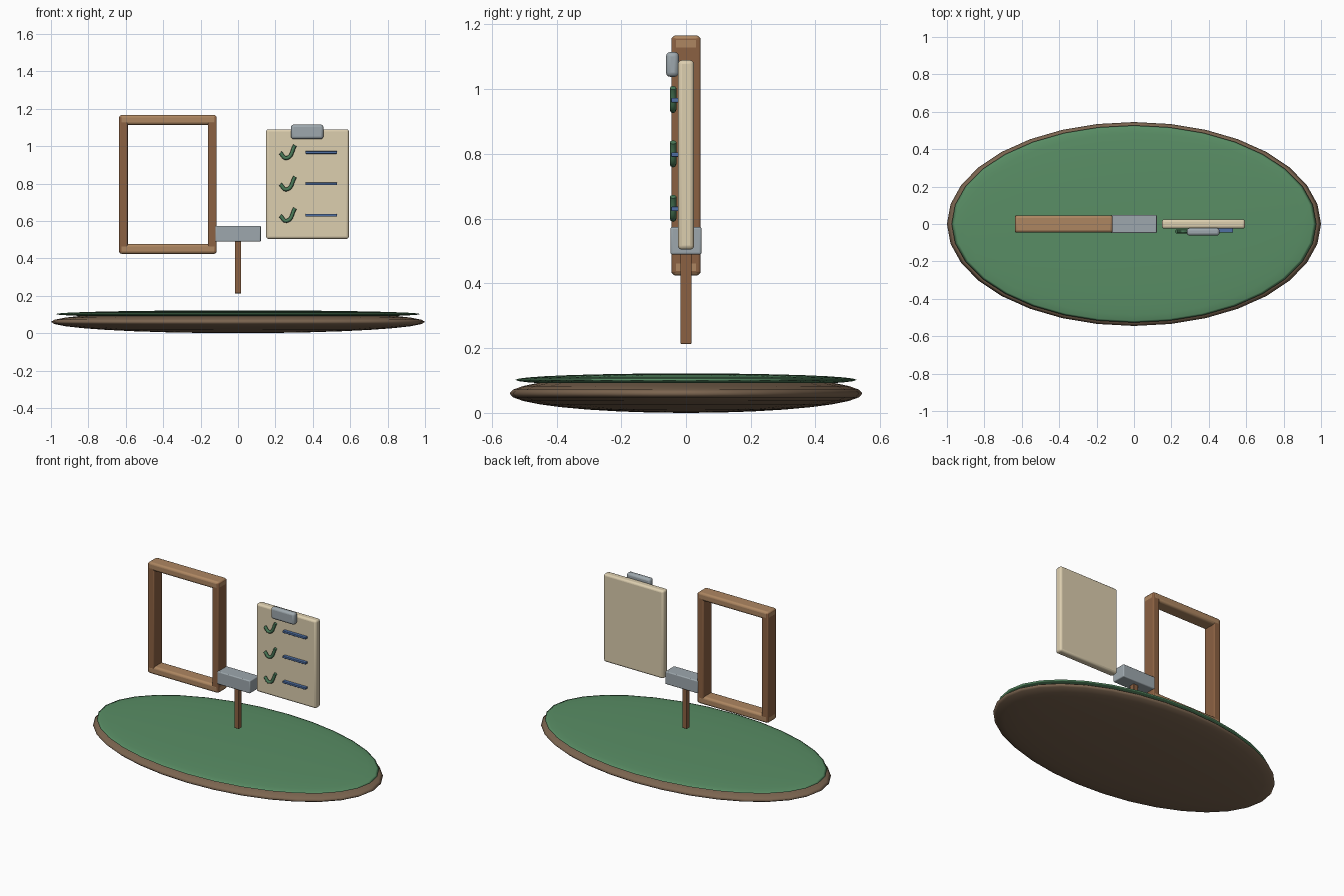
import bpy
from math import radians

if "Cube" in bpy.data.objects:
    bpy.data.objects.remove(bpy.data.objects["Cube"])


def material(name, rgb):
    m = bpy.data.materials.new(name)
    m.diffuse_color = (*rgb, 1)
    m.use_nodes = True
    m.node_tree.nodes["Principled BSDF"].inputs["Base Color"].default_value = m.diffuse_color
    return m


EARTH = material("earth", (0.20, 0.13, 0.08))
GRASS = material("grass", (0.10, 0.27, 0.13))
WOOD = material("wood", (0.26, 0.12, 0.055))
LIGHT_WOOD = material("light_wood", (0.42, 0.24, 0.12))
PAPER = material("paper", (0.72, 0.62, 0.43))
METAL = material("metal", (0.34, 0.39, 0.42))
CHECK = material("check_green", (0.07, 0.20, 0.10))
INK = material("ink_blue", (0.08, 0.16, 0.36))


def finish(obj, name, mat):
    obj.name = name
    obj.data.materials.append(mat)
    return obj


def disc(name, centre_z, radii, mat):
    bpy.ops.mesh.primitive_uv_sphere_add(segments=32, ring_count=16, location=(0, 0, centre_z))
    obj = finish(bpy.context.object, name, mat)
    obj.scale = radii
    bpy.ops.object.transform_apply(location=False, rotation=False, scale=True)
    bpy.ops.object.shade_smooth()
    return obj


def box(name, x, y, z, mat, bevel=0.0):
    """Bevelled box from (min, max) ranges."""
    loc = [(a + b) / 2 for a, b in (x, y, z)]
    bpy.ops.mesh.primitive_cube_add(size=1, location=loc)
    obj = finish(bpy.context.object, name, mat)
    obj.scale = [b - a for a, b in (x, y, z)]
    bpy.ops.object.transform_apply(location=False, rotation=False, scale=True)
    if bevel:
        mod = obj.modifiers.new("bevel", 'BEVEL')
        mod.width = bevel
        mod.segments = 3
    bpy.ops.object.shade_smooth_by_angle(angle=radians(35))
    return obj


# oval island: earth with a thin grass layer
disc("earth_base", 0.06, (1.0, 0.545, 0.06), EARTH)
disc("grass_top", 0.102, (0.975, 0.527, 0.02), GRASS)

# door frame
for side, x in (("left", -0.6125), ("right", -0.1375)):
    box(f"frame_{side}_post", (x - 0.0235, x + 0.0235), (-0.045, 0.045), (0.43, 1.16), WOOD, 0.007)
for end, z in (("bottom", 0.45), ("top", 1.14)):
    box(f"frame_{end}_rail", (-0.636, -0.114), (-0.0455, 0.0455), (z - 0.026, z + 0.026), LIGHT_WOOD, 0.014)

# floating mallet
box("mallet_head", (-0.122, 0.122), (-0.048, 0.048), (0.489, 0.574), METAL, 0.006)
box("mallet_handle", (-0.017, 0.017), (-0.017, 0.017), (0.213, 0.50), WOOD, 0.003)

# clipboard
box("clipboard", (0.15, 0.593), (-0.025, 0.025), (0.504, 1.09), PAPER, 0.013)
box("clip", (0.283, 0.457), (-0.062, -0.022), (1.038, 1.115), METAL, 0.014)

# checklist rows
for i, z in enumerate((0.966, 0.798, 0.63)):
    box(f"list_line_{i}", (0.36, 0.53), (-0.046, -0.022), (z - 0.007, z + 0.007), INK, 0.003)
    curve = bpy.data.curves.new(f"check_{i}", 'CURVE')
    curve.dimensions = '3D'
    curve.bevel_depth = 0.01
    curve.bevel_resolution = 2
    curve.resolution_u = 8
    curve.use_fill_caps = True
    spline = curve.splines.new('BEZIER')
    spline.bezier_points.add(2)
    for p, (px, pz) in zip(spline.bezier_points, ((0.226, -0.002), (0.259, -0.030), (0.305, 0.038))):
        p.co = (px, -0.04, z + pz)
        p.handle_left_type = p.handle_right_type = 'AUTO'
    obj = bpy.data.objects.new(f"check_mark_{i}", curve)
    bpy.context.collection.objects.link(obj)
    curve.materials.append(CHECK)
